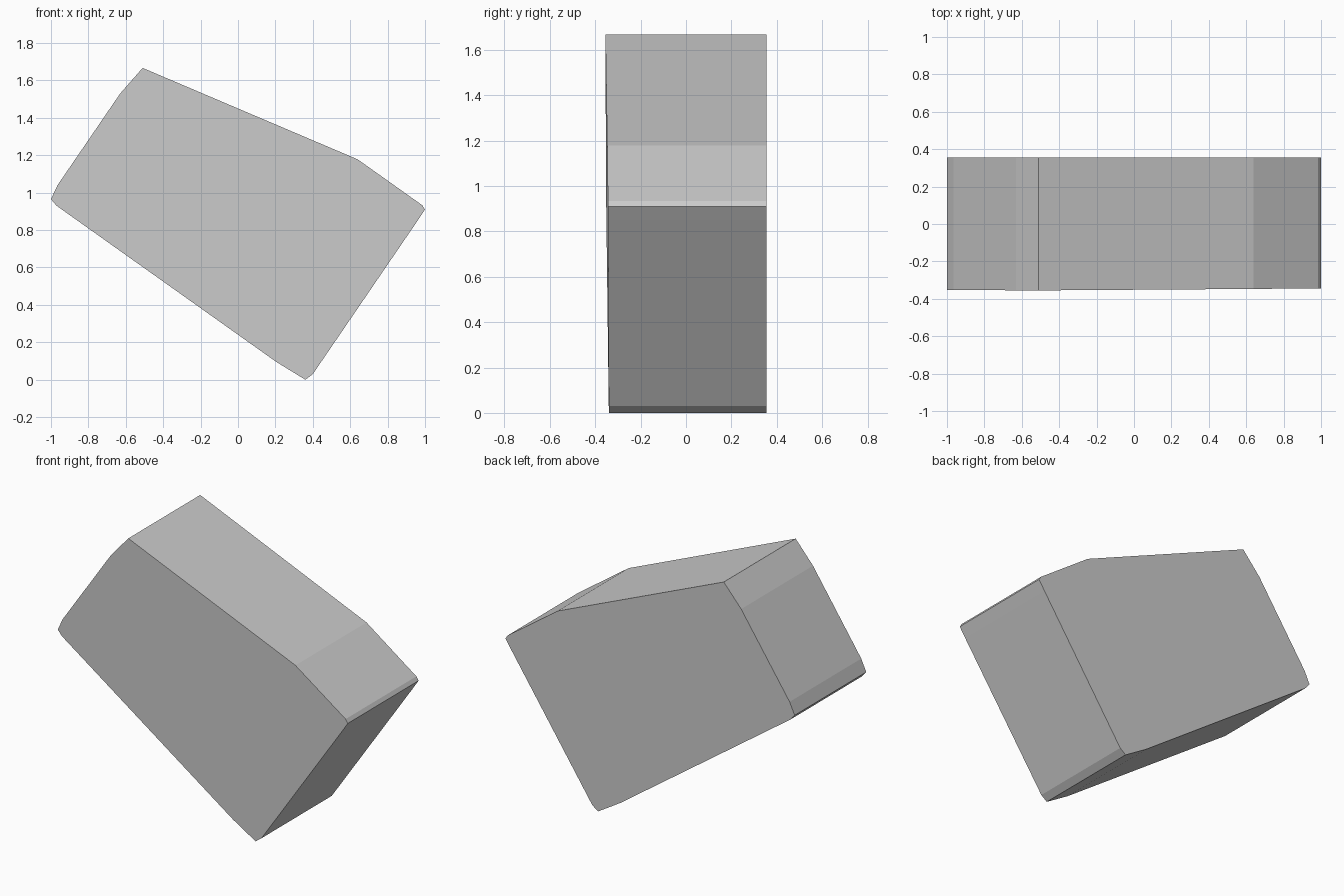
import bpy
import bmesh

if "Cube" in bpy.data.objects:
    bpy.data.objects.remove(bpy.data.objects["Cube"])

# Side outline of the tilted block (x, z)
OUTLINE = [
    (-0.51, 1.667), (-0.63, 1.53), (-0.965, 1.04), (-1.0, 0.965), (-0.97, 0.93),
    (0.205, 0.095), (0.27, 0.055), (0.36, 0.0), (0.40, 0.03),
    (0.96, 0.85), (1.0, 0.91), (0.985, 0.933), (0.64, 1.178),
]
BACK_Y = 0.355


def front_y(x, z):
    """The front face leans very slightly."""
    return -0.3415 + 0.004 * x - 0.0069 * z


# Block: outline joined between the leaning front and the flat back
bm = bmesh.new()
front = [bm.verts.new((x, front_y(x, z), z)) for x, z in OUTLINE]
back = [bm.verts.new((x, BACK_Y, z)) for x, z in OUTLINE]
bm.faces.new(front)
bm.faces.new(back[::-1])
n = len(OUTLINE)
for i in range(n):
    j = (i + 1) % n
    bm.faces.new((front[i], back[i], back[j], front[j]))
bmesh.ops.recalc_face_normals(bm, faces=bm.faces[:])

mesh = bpy.data.meshes.new("tilted_block")
bm.to_mesh(mesh)
bm.free()
block = bpy.data.objects.new("tilted_block", mesh)
bpy.context.collection.objects.link(block)
